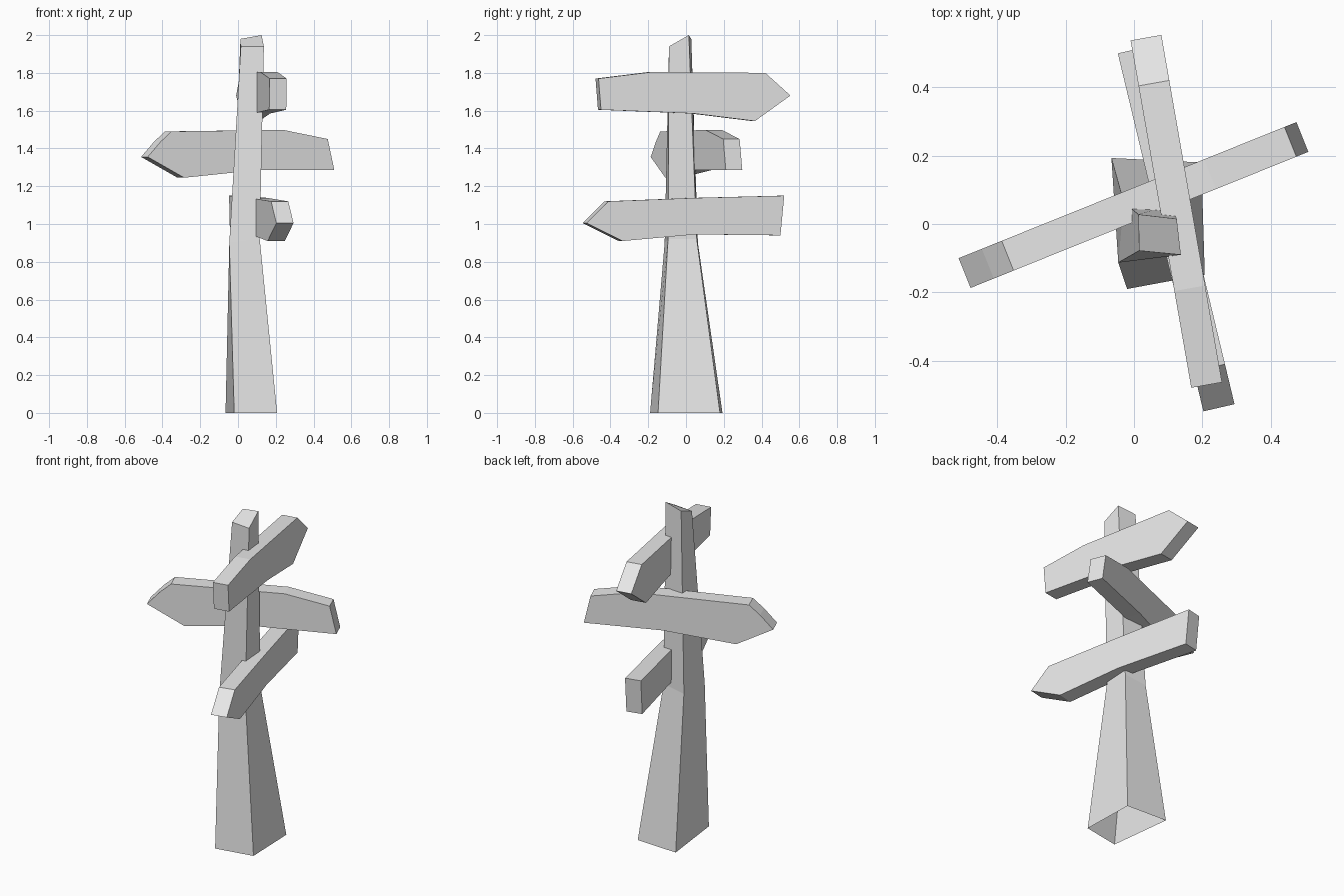
import bpy
import bmesh
from mathutils import Vector

if "Cube" in bpy.data.objects:
    bpy.data.objects.remove(bpy.data.objects["Cube"])

# Single flat material
grey = bpy.data.materials.new("light_grey")
grey.use_nodes = True
colour = (0.8, 0.8, 0.8, 1)
grey.diffuse_color = colour
bsdf = next(n for n in grey.node_tree.nodes if n.type == "BSDF_PRINCIPLED")
bsdf.inputs["Base Color"].default_value = colour


def finish(bm, name):
    bmesh.ops.recalc_face_normals(bm, faces=bm.faces)
    mesh = bpy.data.meshes.new(name)
    bm.to_mesh(mesh)
    bm.free()
    mesh.materials.append(grey)
    obj = bpy.data.objects.new(name, mesh)
    bpy.context.collection.objects.link(obj)
    return obj


def loft(name, rings):
    """Four-sided post through corner rings, open underneath, capped on top."""
    bm = bmesh.new()
    loops = [[bm.verts.new(p) for p in ring] for ring in rings]
    for low, high in zip(loops, loops[1:]):
        for i in range(4):
            j = (i + 1) % 4
            bm.faces.new((low[i], low[j], high[j], high[i]))
    bm.faces.new(loops[-1])
    return finish(bm, name)


def board(name, start, end, axis, inward, profile):
    """Pointed board: outline of (axis position, height) on the outer face,
    running from start to end in plan, extruded inward by its thickness."""
    start, end = Vector((*start, 0)), Vector((*end, 0))
    bm = bmesh.new()
    verts = []
    for pos, z in profile:
        t = (pos - start[axis]) / (end[axis] - start[axis])
        p = start.lerp(end, t)
        verts.append(bm.verts.new((p.x, p.y, z)))
    face = bm.faces.new(verts)
    new = bmesh.ops.extrude_face_region(bm, geom=[face], use_keep_orig=True)["geom"]
    bmesh.ops.translate(bm, vec=Vector((*inward, 0)),
                        verts=[g for g in new if isinstance(g, bmesh.types.BMVert)])
    return finish(bm, name)


# Tapered, leaning post with a slanted top
loft("post", [
    [(-0.02, -0.19, 0), (0.207, -0.148, 0), (0.197, 0.18, 0), (-0.066, 0.193, 0)],
    [(-0.046, -0.113, 0.9), (0.115, -0.095, 0.92), (0.11, 0.057, 0.92), (-0.03, 0.063, 0.9)],
    [(0.015, -0.078, 1.94), (0.137, -0.09, 1.94), (0.125, 0.015, 2.0), (0.013, 0.028, 1.98)],
])

# Upper board, pointing to the back
board("upper_sign", (0.257, -0.46), (0.08, 0.553), 1, (-0.09, -0.016), [
    (-0.463, 1.77), (-0.18, 1.805), (0.42, 1.8), (0.553, 1.68),
    (0.365, 1.545), (0.04, 1.585), (-0.45, 1.605)])

# Middle board, pointing to the right
board("middle_sign", (-0.478, -0.187), (0.51, 0.211), 0, (-0.035, 0.087), [
    (-0.478, 1.355), (-0.41, 1.435), (-0.352, 1.49), (0.24, 1.498),
    (0.475, 1.45), (0.51, 1.285), (0.1, 1.285), (-0.285, 1.245)])

# Lower board, pointing to the front
board("lower_sign", (0.294, -0.527), (0.043, 0.523), 1, (-0.091, -0.021), [
    (-0.527, 1.005), (-0.41, 1.12), (0.05, 1.138), (0.52, 1.15),
    (0.5, 0.94), (0.05, 0.945), (-0.335, 0.91)])
